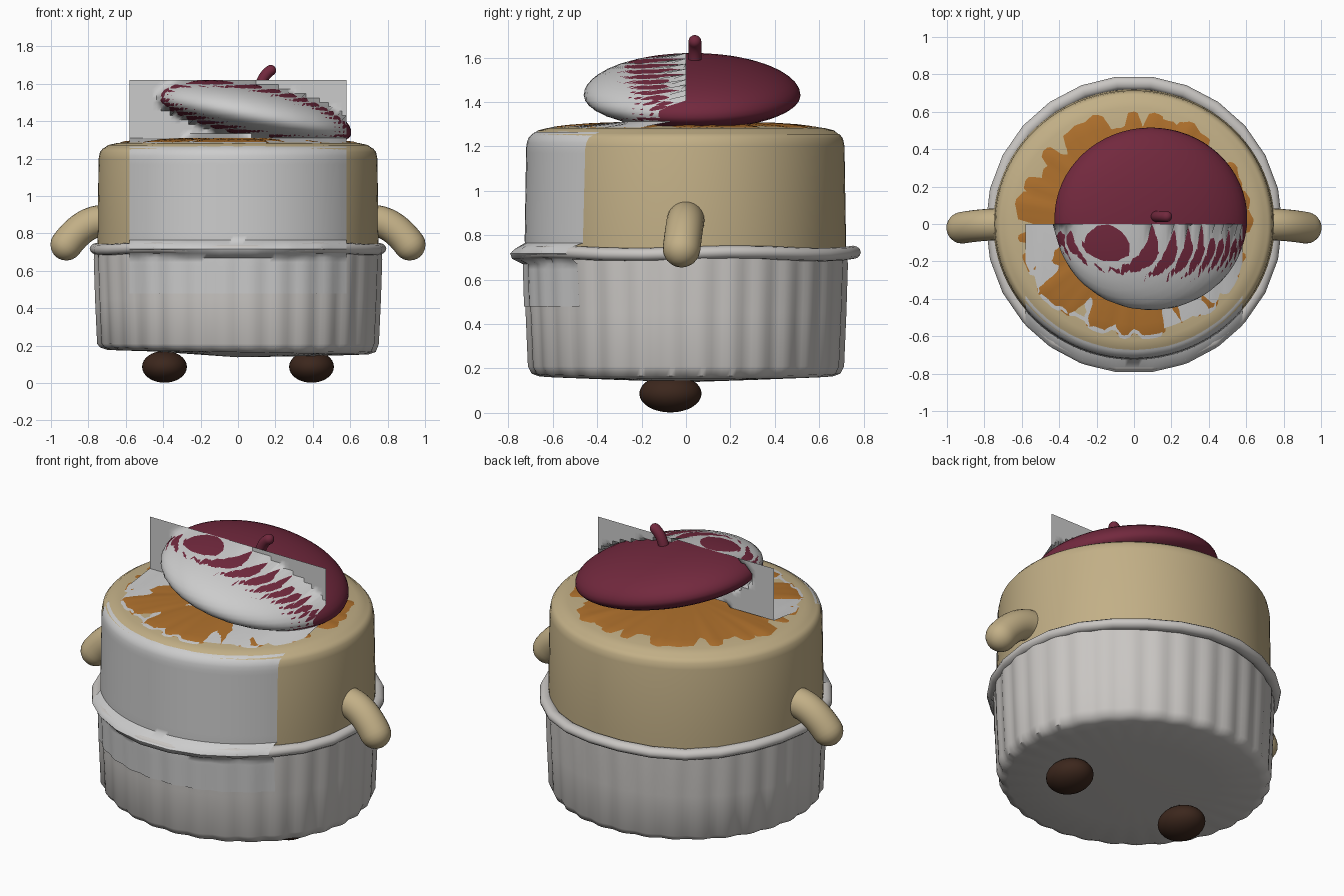
import bpy, bmesh, math
from math import sin, cos, pi
from mathutils import Vector, Matrix
from mathutils.bvhtree import BVHTree

if "Cube" in bpy.data.objects:
    bpy.data.objects.remove(bpy.data.objects["Cube"])


def material(name, rgb):
    m = bpy.data.materials.new(name)
    m.diffuse_color = (*rgb, 1)
    m.use_nodes = True
    m.node_tree.nodes["Principled BSDF"].inputs["Base Color"].default_value = m.diffuse_color
    return m


CREAM = material("cream", (0.54, 0.43, 0.24))
CARAMEL = material("caramel", (0.42, 0.16, 0.025))
WINE = material("wine_red", (0.17, 0.022, 0.048))
BROWN = material("dark_brown", (0.045, 0.02, 0.012))
PAPER = material("paper", (0.58, 0.56, 0.54))


def finish(name, bm, mat=None, angle=50):
    bmesh.ops.recalc_face_normals(bm, faces=bm.faces)
    me = bpy.data.meshes.new(name)
    bm.to_mesh(me)
    bm.free()
    ob = bpy.data.objects.new(name, me)
    bpy.context.collection.objects.link(ob)
    if mat:
        me.materials.append(mat)
    bpy.ops.object.select_all(action='DESELECT')
    ob.select_set(True)
    bpy.context.view_layer.objects.active = ob
    bpy.ops.object.shade_smooth_by_angle(angle=math.radians(angle))
    return ob


def lathe(name, profile, n, mat, sy=1, warp=None, matrix=None, close=False):
    """Spin (radius, z) points about z; radius 0 makes a pole."""
    bm = bmesh.new()
    rings = []
    for i, (r, z) in enumerate(profile):
        ring = []
        for k in range(1 if r == 0 else n):
            a = 2 * pi * k / n
            rr, zz = warp(a, r, z, i) if warp else (r, z)
            ring.append(bm.verts.new((rr * cos(a), rr * sin(a) * sy, zz)))
        rings.append(ring)
    pairs = list(zip(rings, rings[1:])) + ([(rings[-1], rings[0])] if close else [])
    for a, b in pairs:
        for k in range(n):
            quad = [a[k % len(a)], a[(k + 1) % len(a)], b[(k + 1) % len(b)], b[k % len(b)]]
            bm.faces.new(list(dict.fromkeys(quad)))
    if matrix:
        bmesh.ops.transform(bm, matrix=matrix, verts=bm.verts)
    return finish(name, bm, mat)


def tube(name, pts, radius, mat, mirror=False):
    """Round-ended bent tube: sampled quadratic curve swept with tapering caps."""
    p0, p1, p2 = map(Vector, pts)
    samples = []
    for i in range(17):
        t = i / 16
        c = p0 * (1 - t) ** 2 + p1 * 2 * t * (1 - t) + p2 * t * t
        d = ((p1 - p0) * (1 - t) + (p2 - p1) * t).normalized()
        samples.append((c, d, radius))
    c, d, _ = samples[-1]
    samples += [(c + d * radius * sin(a), d, radius * cos(a))
                for a in (0.3, 0.6, 0.9, 1.2, 1.45)]
    bm = bmesh.new()
    rings = []
    for c, d, r in samples:
        u = d.cross(Vector((0, 1, 0))).normalized()
        v = d.cross(u)
        rings.append([bm.verts.new(c + (u * cos(k * pi / 12) + v * sin(k * pi / 12)) * r)
                      for k in range(24)])
    for a, b in zip(rings, rings[1:]):
        for k in range(24):
            bm.faces.new((a[k], a[(k + 1) % 24], b[(k + 1) % 24], b[k]))
    bm.faces.new(rings[0])
    bm.faces.new(rings[-1])
    ob = finish(name, bm, mat)
    if mirror:
        mirror_x(ob)
    return ob


def mirror_x(ob):
    ob.modifiers.new("mirror", 'MIRROR').use_axis = (True, False, False)


# fluted paper cup, slightly uneven underneath
def flutes(a, r, z, i):
    amp = (0.004, 0.012, 0.014, 0.012, 0.012, 0.011, 0.006, 0)[max(0, min(i - 1, 7))]
    wave = 1 - 2 * abs(sin(16 * a)) ** 1.5
    low = -0.012 * cos(a) if i < 4 else 0
    return r - amp * (0.5 + 0.5 * wave), z + low


cup = lathe("paper_cup", [(0, 0.15), (0.45, 0.157), (0.70, 0.165), (0.74, 0.178), (0.757, 0.21),
                          (0.768, 0.45), (0.775, 0.66), (0.772, 0.72), (0.74, 0.735)],
            192, PAPER, 0.945, flutes)

# rolled cup rim, faceted and a little wavy
rim = lathe("cup_rim", [(0.757 + 0.036 * cos(t * pi / 6), 0.718 + 0.03 * sin(t * pi / 6))
                        for t in range(12)], 26, PAPER, 1.0,
            lambda a, r, z, i: (r, z + 0.006 * sin(5 * a)), close=True)

# custard body with rounded top edge
body = lathe("custard_body", [(0, 0.55), (0.745, 0.55), (0.752, 0.78), (0.745, 1.20), (0.738, 1.235),
                              (0.722, 1.255), (0.715, 1.257), (0.695, 1.272), (0.65, 1.283),
                              (0.55, 1.291), (0.3, 1.30), (0, 1.303)], 96, CREAM, 0.958)


# burnt caramel crust with a ragged edge
def ragged(a, r, z, i):
    n = sin(7 * a) + sin(13 * a + 1) + sin(23 * a + 2) + 0.7 * sin(37 * a)
    return r, z + 0.0022 * n * min(1, max(0, (r - 0.35) / 0.2))


crust = lathe("caramel_crust", [(0.66, 1.272), (0.62, 1.286), (0.56, 1.293), (0.45, 1.303),
                                (0.25, 1.312), (0, 1.315)], 144, CARAMEL, 0.958, ragged)

# tilted beret and its stem
place = Matrix.Translation((0.09, 0.03, 1.43)) @ Matrix.Rotation(math.radians(11), 4, 'Y')
beret_profile = []
for k in range(25):
    t = -pi / 2 + pi * k / 24
    beret_profile.append((0 if k in (0, 24) else 0.525 * cos(t),
                          (0.165 if t > 0 else 0.12) * sin(t)))
beret = lathe("beret", beret_profile, 64, WINE, 0.925, matrix=place)
tube("beret_stem", [(0.11, 0.04, 1.55), (0.125, 0.04, 1.64), (0.175, 0.04, 1.672)], 0.029, WINE)

# stubby arms
tube("arms", [(0.66, 0, 0.86), (0.80, 0, 0.90), (0.918, -0.02, 0.74)], 0.085, CREAM, True)

# feet
bm = bmesh.new()
bmesh.ops.create_uvsphere(bm, u_segments=32, v_segments=16, radius=1,
                          matrix=Matrix.Translation((0.393, -0.07, 0.087)) @ Matrix.Diagonal((0.12, 0.14, 0.085, 1)))
mirror_x(finish("feet", bm, BROWN))

# face sheet: flat grid at y = 0 pressed onto whatever lies in front of it
trees = []
for ob in (cup, rim, body, crust, beret):
    me = ob.data
    trees.append(BVHTree.FromPolygons([v.co.copy() for v in me.vertices],
                                      [tuple(p.vertices) for p in me.polygons]))
bm = bmesh.new()
N = 48
grid = []
for j in range(N + 1):
    row = []
    for i in range(N + 1):
        x, z = -0.58 + 1.16 * i / N, 0.48 + 1.14 * j / N
        hits = [t.ray_cast(Vector((x, -2, z)), Vector((0, 1, 0)))[0] for t in trees]
        ys = [h.y - 0.006 for h in hits if h]
        row.append(bm.verts.new((x, min(ys + [0.0]), z)))
    grid.append(row)
for j in range(N):
    for i in range(N):
        bm.faces.new((grid[j][i], grid[j][i + 1], grid[j + 1][i + 1], grid[j + 1][i]))
finish("face_sheet", bm, None, 60)
